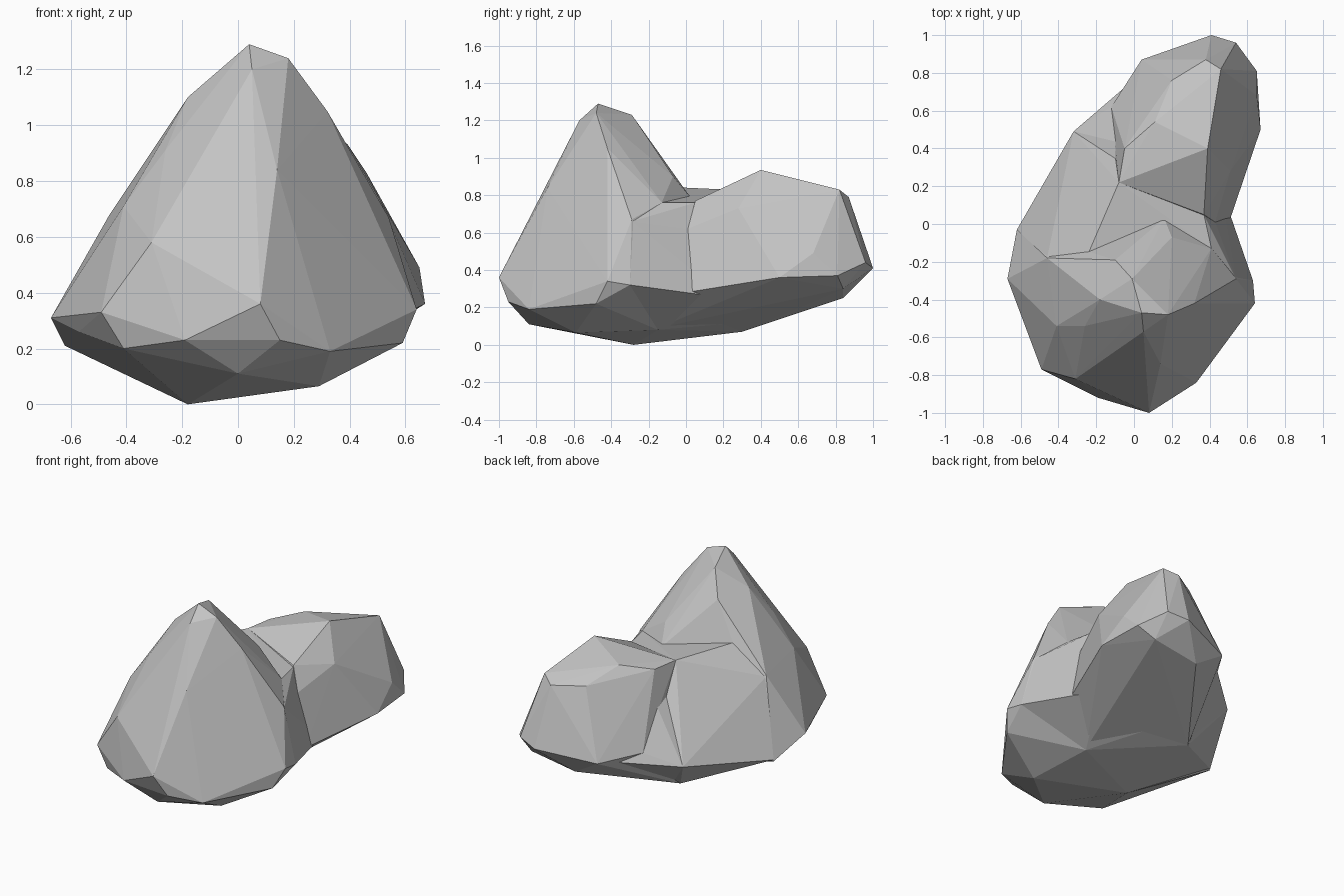
import bpy
import bmesh

# Remove only the default cube
default_cube = bpy.data.objects.get("Cube")
if default_cube is not None:
    bpy.data.objects.remove(default_cube, do_unlink=True)

# Plain grey stone
stone = bpy.data.materials.new("grey_stone")
stone.use_nodes = True
stone_colour = (.55, .55, .55, 1)
stone.diffuse_color = stone_colour
for node in stone.node_tree.nodes:
    if node.type == "BSDF_PRINCIPLED":
        node.inputs["Base Color"].default_value = stone_colour
        node.inputs["Roughness"].default_value = .9


def chiselled_block(name, *corner_groups):
    """Wrap the corner points of a boulder in flat, faceted faces."""
    bm = bmesh.new()
    for group in corner_groups:
        for corner in group:
            bm.verts.new(corner)
    hull = bmesh.ops.convex_hull(bm, input=list(bm.verts))
    loose = {item for item in hull["geom_interior"] + hull["geom_unused"]
             if isinstance(item, bmesh.types.BMVert)}
    bmesh.ops.delete(bm, geom=list(loose), context="VERTS")
    bmesh.ops.recalc_face_normals(bm, faces=list(bm.faces))
    mesh = bpy.data.meshes.new(name)
    bm.to_mesh(mesh)
    bm.free()
    mesh.materials.append(stone)
    block = bpy.data.objects.new(name, mesh)
    bpy.context.scene.collection.objects.link(block)
    return block


def fuse(target, other):
    """Weld another block into the target and drop the leftover block."""
    union = target.modifiers.new("union", "BOOLEAN")
    union.operation = "UNION"
    union.solver = "EXACT"
    union.object = other
    bpy.context.view_layer.objects.active = target
    bpy.ops.object.modifier_apply(modifier=union.name)
    bpy.data.objects.remove(other, do_unlink=True)


# Tall front peak: summit, shoulders, widest ring, underside
peak_summit = [(.04, -.47, 1.29), (.18, -.48, 1.24), (.05, -.57, 1.2),
               (-.01, -.29, 1.23), (-.18, -.4, 1.1), (.32, -.42, 1.05),
               (-.1, -.19, 1.08), (.05, -.13, .97), (.24, -.25, .99)]
peak_shoulders = [(.14, -.74, .84), (-.08, -.64, .97), (-.31, -.82, .58),
                  (-.41, -.54, .71), (-.26, -.54, .91), (-.46, -.18, .68),
                  (-.27, -.22, .87), (.2, -.07, .9), (.16, .03, .78),
                  (.41, -.13, .76), (.43, -.39, .82), (.54, -.29, .67)]
peak_ring = [(.08, -1, .36), (.15, -.95, .23), (.33, -.84, .19),
             (.59, -.48, .22), (.64, -.42, .34), (.63, -.3, .32),
             (-.19, -.92, .23), (-.49, -.77, .33), (-.41, -.78, .2),
             (-.57, -.48, .26), (-.67, -.29, .31), (-.62, -.03, .21)]
peak_underside = [(0, -.84, .11), (-.18, -.28, 0), (.29, -.59, .065),
                  (.25, -.15, .08), (-.47, -.12, .14)]

# Low saddle joining both lumps
saddle_top = [(.37, .05, .76), (.41, -.13, .76), (.16, .03, .78),
              (-.08, .22, .83), (-.27, -.22, .85)]
saddle_sides = [(.43, .01, .62), (.48, .02, .36), (.5, 0, .28),
                (.63, -.3, .32), (.54, -.29, .66), (-.33, .13, .55),
                (-.46, -.18, .67), (-.4, .21, .26), (-.62, -.03, .22),
                (-.32, .49, .29), (-.11, .45, .49)]
saddle_underside = [(-.18, -.28, 0), (-.17, .3, .07), (.25, -.15, .08),
                    (.45, .22, .25), (0, .42, .13)]

# Sloping flank that fills the hollow beside the back lump
flank_corners = [(-.32, .49, .29), (-.12, .62, .38), (-.11, .45, .52),
                 (-.09, .33, .66), (-.03, .42, .7), (.1, .45, .5),
                 (-.17, .3, .08), (0, .42, .14), (.04, .8, .35)]

# Rounded back lump: crest, flanks, widest ring, underside
back_crest = [(.39, .4, .935), (.46, .82, .83), (.38, .87, .79),
              (.2, .76, .79), (.11, .54, .87), (-.05, .4, .83),
              (-.08, .22, .83), (.37, .05, .77)]
back_flanks = [(.51, .28, .73), (.65, .68, .49), (.54, .96, .44),
               (.41, 1, .41), (.24, .9, .39), (-.11, .45, .49),
               (.43, .01, .62)]
back_ring = [(.65, .81, .37), (.67, .5, .36), (.52, .22, .37),
             (.5, 0, .28), (.04, .87, .36), (-.12, .62, .38)]
back_underside = [(.54, .84, .3), (.22, .84, .25), (.45, .22, .24),
                  (0, .42, .13), (-.17, .3, .07), (.25, -.15, .09)]

rock = chiselled_block("rock", peak_summit, peak_shoulders,
                       peak_ring, peak_underside)
saddle = chiselled_block("saddle", saddle_top, saddle_sides, saddle_underside)
back_lump = chiselled_block("back_lump", back_crest, back_flanks,
                            back_ring, back_underside)
flank = chiselled_block("flank", flank_corners)
for block in (saddle, back_lump, flank):
    fuse(rock, block)

# Keep every facet flat
for face in rock.data.polygons:
    face.use_smooth = False
    face.material_index = 0
